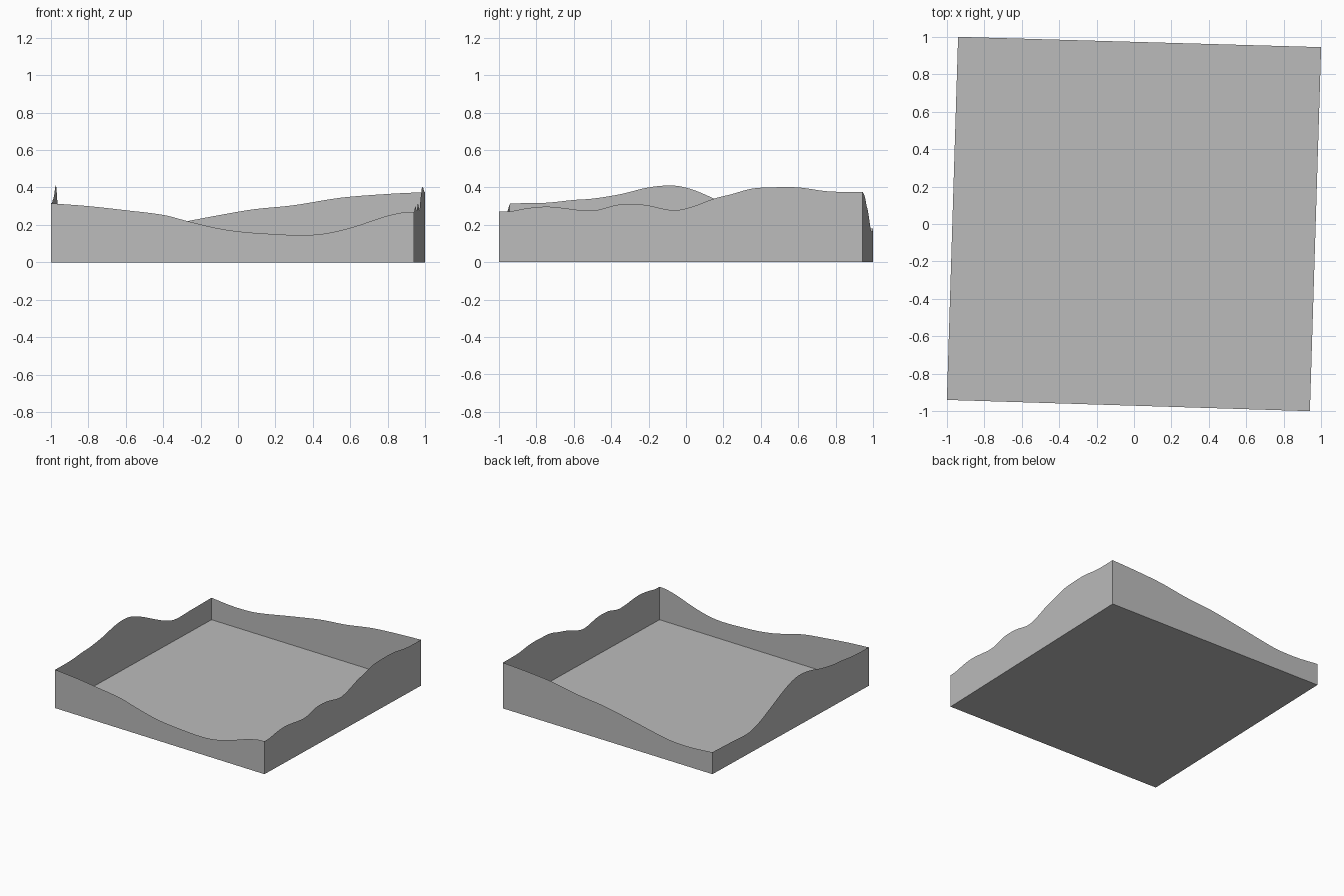
import bpy
import bmesh
from mathutils import Vector

cube = bpy.data.objects.get("Cube")
if cube:
    bpy.data.objects.remove(cube)

# One plain grey for the whole tray
grey = bpy.data.materials.new("plain_grey")
grey.use_nodes = True
colour = (0.5, 0.5, 0.5, 1)
grey.diffuse_color = colour
grey.node_tree.nodes["Principled BSDF"].inputs["Base Color"].default_value = colour

# Slightly turned rectangular footprint
FRONT_A = Vector((-1, -.94, 0))
FRONT_B = Vector((.94, -1, 0))
BACK_A = Vector((-.94, 1, 0))
BACK_B = Vector((1, .945, 0))


def add_object(name, bm):
    mesh = bpy.data.meshes.new(name)
    bm.to_mesh(mesh)
    bm.free()
    mesh.materials.append(grey)
    obj = bpy.data.objects.new(name, mesh)
    bpy.context.collection.objects.link(obj)
    return obj


def smooth_profile(points, steps=6):
    """Smooth curve through (position, height) points."""
    def slope(i):
        a, b = points[max(i - 1, 0)], points[min(i + 1, len(points) - 1)]
        return (b[1] - a[1]) / (b[0] - a[0])

    result = []
    for i in range(len(points) - 1):
        (p, h), (q, k) = points[i], points[i + 1]
        span = q - p
        for s in range(steps):
            t = s / steps
            ease = t * t * (3 - 2 * t)
            bend = span * t * (1 - t) * (slope(i) * (1 - t) - slope(i + 1) * t)
            result.append((p + span * t, h + (k - h) * ease + bend))
    return result + [points[-1]]


def wall(name, start, end, axis, points, flip=False):
    """Upright sheet between two corners with a wavy top edge."""
    bm = bmesh.new()
    previous = None
    for position, height in smooth_profile(points):
        t = (position - start[axis]) / (end[axis] - start[axis])
        foot = start.lerp(end, t)
        pair = [bm.verts.new(foot), bm.verts.new(foot + Vector((0, 0, height)))]
        if previous:
            face = bm.faces.new((previous[0], pair[0], pair[1], previous[1]))
            if flip:
                face.normal_flip()
        previous = pair
    return add_object(name, bm)


# Flat floor
bm = bmesh.new()
bm.faces.new([bm.verts.new(c) for c in (FRONT_A, BACK_A, BACK_B, FRONT_B)])
add_object("floor", bm)

# Four thin walls
wall("front_wall", FRONT_A, FRONT_B, 0, [
    (-1, .315), (-.8, .3), (-.6, .278), (-.4, .253), (-.27, .22), (-.12, .184),
    (0, .165), (.15, .153), (.35, .145), (.48, .156), (.62, .19), (.78, .243),
    (.88, .266), (.94, .27)])
wall("back_wall", BACK_A, BACK_B, 0, [
    (-.94, .18), (-.75, .165), (-.57, .168), (-.44, .187), (-.27, .22),
    (0, .27), (.1, .285), (.3, .305), (.55, .345), (.8, .365), (1, .375)], True)
wall("left_wall", FRONT_B, BACK_B, 1, [
    (-1, .27), (-.94, .272), (-.84, .29), (-.73, .297), (-.5, .276), (-.36, .308),
    (-.23, .308), (-.07, .278), (.02, .293), (.15, .34), (.24, .363), (.35, .393),
    (.45, .4), (.6, .4), (.76, .379), (.945, .375)])
wall("right_wall", FRONT_A, BACK_A, 1, [
    (-.94, .315), (-.75, .318), (-.6, .333), (-.5, .34), (-.35, .364), (-.2, .4),
    (-.07, .41), (.03, .39), (.15, .34), (.3, .265), (.43, .205), (.55, .172),
    (.74, .175), (1, .18)], True)
